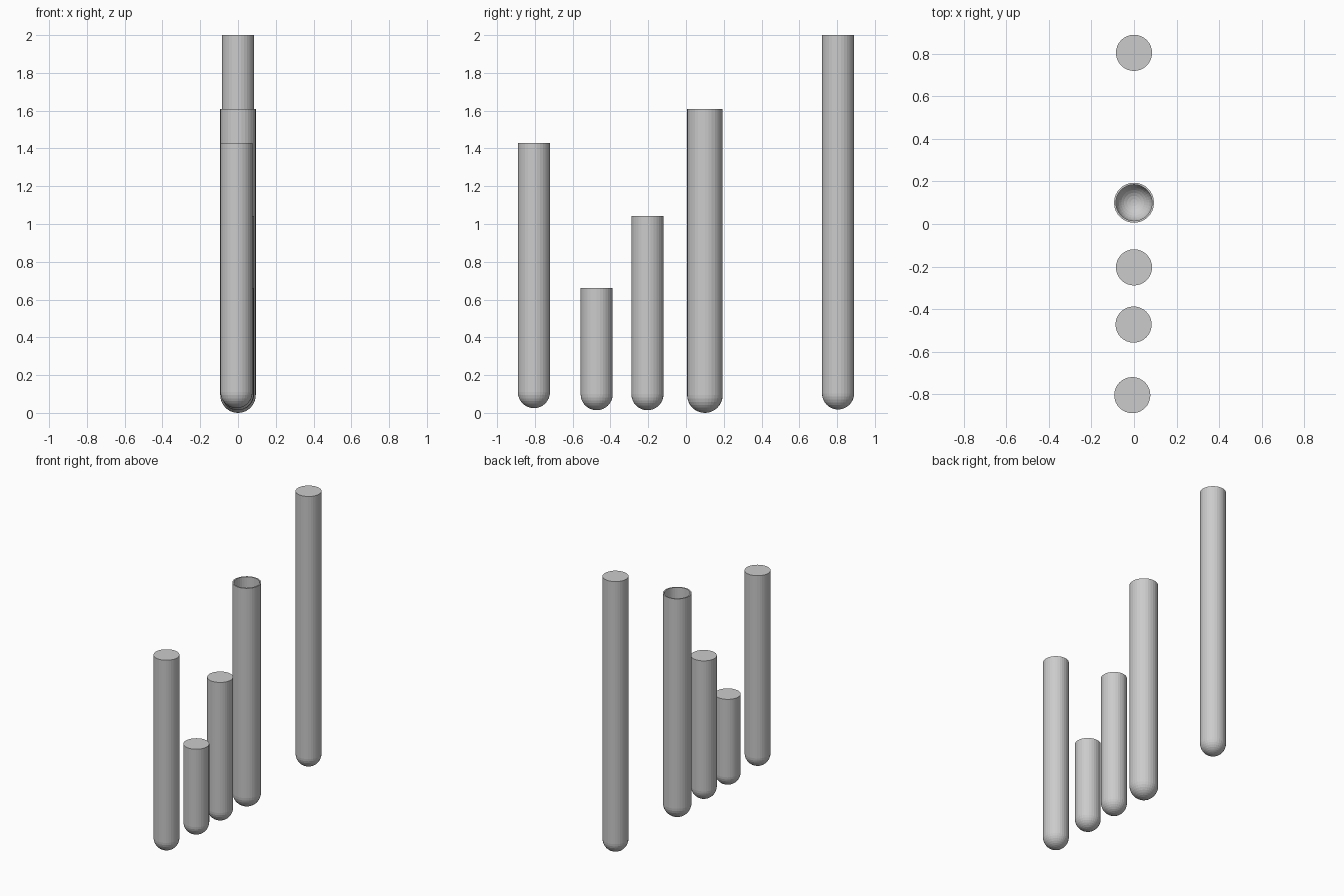
import bpy, bmesh
from math import pi, sin, cos

if "Cube" in bpy.data.objects:
    bpy.data.objects.remove(bpy.data.objects["Cube"])

SIDES, RINGS = 32, 8


def bowl_profile(r, bottom, top):
    """Radius/height points from the pole of a round bottom up to the top edge."""
    arc = [(r * sin(i / RINGS * pi / 2), bottom + r - r * cos(i / RINGS * pi / 2))
           for i in range(RINGS + 1)]
    return arc + [(r, top)]


def lathe(name, profile, x, y):
    """Spin a profile that starts and ends on the axis."""
    bm = bmesh.new()
    rings = []
    for r, z in profile:
        if r < 1e-6:
            rings.append([bm.verts.new((0, 0, z))])
        else:
            rings.append([bm.verts.new((r * cos(2 * pi * k / SIDES), r * sin(2 * pi * k / SIDES), z))
                          for k in range(SIDES)])
    for a, b in zip(rings, rings[1:]):
        for k in range(SIDES):
            n = (k + 1) % SIDES
            if len(a) == 1:
                bm.faces.new((a[0], b[n], b[k]))
            elif len(b) == 1:
                bm.faces.new((a[k], a[n], b[0]))
            else:
                bm.faces.new((a[k], a[n], b[n], b[k]))
    bmesh.ops.recalc_face_normals(bm, faces=bm.faces)
    mesh = bpy.data.meshes.new(name)
    bm.to_mesh(mesh)
    bm.free()
    obj = bpy.data.objects.new(name, mesh)
    obj.location = (x, y, 0)
    bpy.context.collection.objects.link(obj)
    return obj


# Hollow test tube: outer wall, flat rim, inner wall
outer = bowl_profile(0.094, 0.0, 1.61)
inner = bowl_profile(0.085, 0.012, 1.61)
lathe("glass_tube", outer + inner[::-1], 0.0, 0.10)

# Solid liquid fills: x, y, bottom, top
fills = [(-0.008, -0.805, 0.025, 1.43),
         (-0.002, -0.473, 0.014, 0.662),
         (0.0, -0.204, 0.014, 1.042),
         (0.0, 0.805, 0.018, 2.0)]
for i, (x, y, bottom, top) in enumerate(fills, 1):
    lathe(f"liquid_fill_{i}", bowl_profile(0.085, bottom, top) + [(0, top)], x, y)
